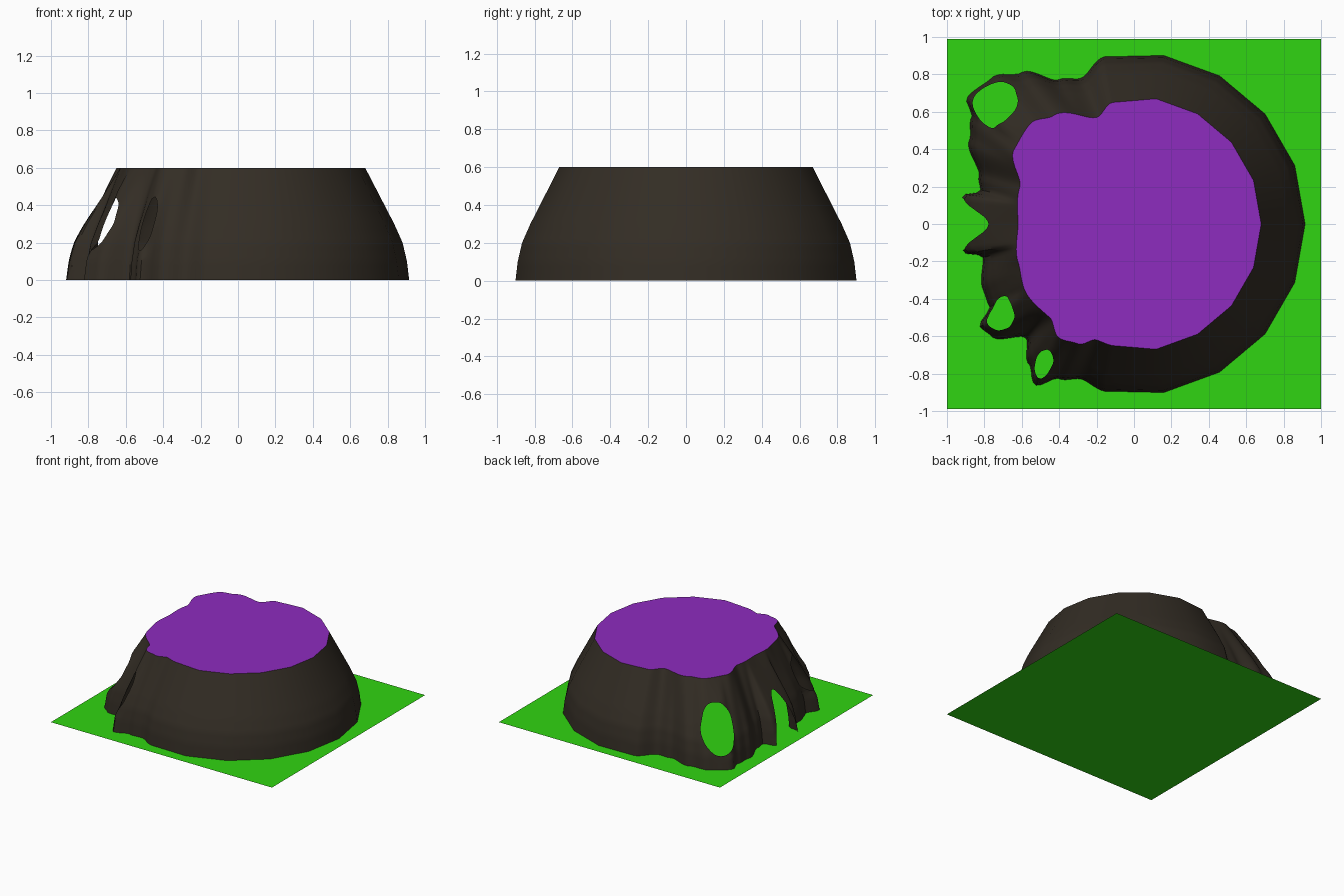
import bpy, bmesh, math

if "Cube" in bpy.data.objects:
    bpy.data.objects.remove(bpy.data.objects["Cube"])

H = 0.6      # mound height
ROWS = 24

def material(name, rgb):
    m = bpy.data.materials.new(name)
    m.diffuse_color = (*rgb, 1)
    m.use_nodes = True
    m.node_tree.nodes["Principled BSDF"].inputs["Base Color"].default_value = m.diffuse_color
    return m

def add_object(name, bm, mat):
    me = bpy.data.meshes.new(name)
    bm.to_mesh(me)
    bm.free()
    ob = bpy.data.objects.new(name, me)
    bpy.context.collection.objects.link(ob)
    me.materials.append(mat)
    return ob

def curve(points, x, smooth=True):
    """Interpolate a sorted list of (x, value) pairs."""
    if x <= points[0][0]:
        return points[0][1]
    for (x0, a), (x1, b) in zip(points, points[1:]):
        if x <= x1:
            t = (x - x0) / (x1 - x0)
            if smooth:
                t = t * t * (3 - 2 * t)
            return a + (b - a) * t
    return points[-1][1]

# Eroded side outlines: (angle in degrees, radius) at foot and rim
FOOT = [(100, .908), (110, .83), (117.5, .87), (126.5, 1.008), (134, 1.09),
        (143, 1.12), (146.5, 1.04), (153, .988), (163, .867), (168, .84),
        (170.7, .93), (189.4, .925), (192, .828), (203.4, .88), (210, .89),
        (213.5, .99), (218.3, .97), (226.5, .84), (233, .936), (238.4, 1.01),
        (244, .92), (251.4, .876), (260, .908)]
RIM = [(100, .66), (109, .604), (126.6, .722), (135.5, .771), (148, .755),
       (162, .642), (180, .62), (198, .652), (213.7, .685), (228, .673),
       (236.7, .729), (245, .707), (252, .651), (260, .66)]
# How far the wall has moved from foot to rim at each height
SLOPE = [(0, 0), (.1, .05), (.2, .15), (.3, .34), (.4, .56), (.5, .78), (.6, 1)]
# Eroded openings: (angle, half width, middle height, half height)
HOLES = [(139, 7.5, .28, .18), (214, 5.5, .30, .14), (237, 3, .30, .16)]

def wall_point(deg, z):
    if 100 <= deg <= 260:
        foot, rim = curve(FOOT, deg), curve(RIM, deg)
    else:
        foot, rim = .915, .68
    r = foot + (rim - foot) * curve(SLOPE, z, False)
    a = math.radians(deg)
    return r * math.cos(a), r * math.sin(a), z

def is_open(deg, z):
    # arch between the two central claws, open at the ground
    if z < .37 and abs(deg - 180) < 9 * math.sqrt(1 - z / .37):
        return True
    return any(((deg - a) / w) ** 2 + ((z - m) / h) ** 2 < 1 for a, w, m, h in HOLES)

brown = material("brown", (.033, .026, .018))
purple = material("purple", (.27, .025, .52))
green = material("green", (.03, .66, .006))

# Mound wall: coarse facets on the intact side, fine grid on the eroded side
angles = [20 * i for i in range(5)]
angles += [100 + 1.25 * i for i in range(128)]
angles += [260 + 20 * i for i in range(5)]
heights = [H * j / ROWS for j in range(ROWS + 1)]
bm = bmesh.new()
grid = [[bm.verts.new(wall_point(a, z)) for z in heights] for a in angles]
for i, a in enumerate(angles):
    k = (i + 1) % len(angles)
    a_next = angles[k] if k else 360
    for j in range(ROWS):
        if not is_open((a + a_next) / 2, (heights[j] + heights[j + 1]) / 2):
            bm.faces.new((grid[i][j], grid[k][j], grid[k][j + 1], grid[i][j + 1]))
bmesh.ops.delete(bm, geom=[v for v in bm.verts if not v.link_faces], context='VERTS')

# Round off the stepped edges of the openings
for _ in range(5):
    moved = {}
    for v in bm.verts:
        near = [e.other_vert(v).co for e in v.link_edges if e.is_boundary]
        if len(near) == 2 and .001 < v.co.z < H - .001:
            moved[v] = v.co * .5 + (near[0] + near[1]) * .25
    for v, co in moved.items():
        v.co = co
wall = add_object("mound_wall", bm, brown)
bpy.context.view_layer.objects.active = wall
wall.select_set(True)
bpy.ops.object.shade_smooth_by_angle(angle=math.radians(45))

# Flat top following the rim
bm = bmesh.new()
bm.faces.new([bm.verts.new(wall_point(a, H)) for a in angles])
bmesh.ops.triangulate(bm, faces=bm.faces[:])
add_object("mound_top", bm, purple)

# Ground sheet
bm = bmesh.new()
bm.faces.new([bm.verts.new((x, y, 0)) for x, y in
              ((-1, -.99), (1, -.99), (1, .99), (-1, .99))])
add_object("ground_sheet", bm, green)
